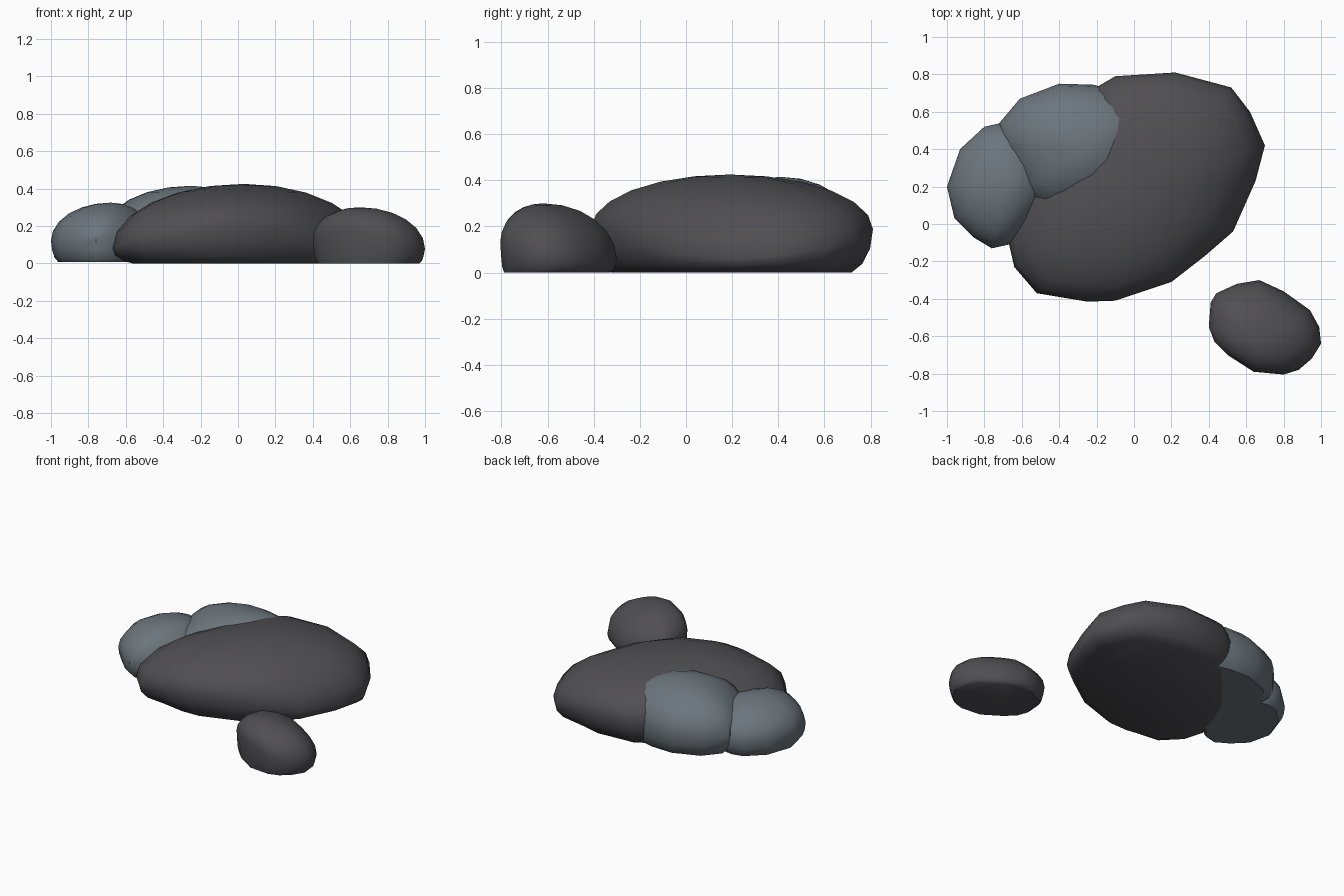
import bpy
import bmesh
import math
from mathutils import Vector

cube = bpy.data.objects.get("Cube")
if cube:
    bpy.data.objects.remove(cube, do_unlink=True)


def make_material(name, color):
    mat = bpy.data.materials.new(name)
    mat.use_nodes = True
    mat.diffuse_color = (*color, 1)
    mat.node_tree.nodes["Principled BSDF"].inputs["Base Color"].default_value = (*color, 1)
    return mat


charcoal = make_material("charcoal stone", (0.08, 0.077, 0.085))
slate = make_material("slate blue stone", (0.15, 0.18, 0.205))


def make_rock(name, outline, peak, girth, foot, base, mat):
    """Loft a domed rock: outline seen from above, peak point, height of the
    widest line by direction, and how far the foot is drawn in."""
    bm = bmesh.new()
    peak = Vector(peak)
    # rings as (share of girth height, share of dome height, scale)
    rings = [(0, 0, foot), (0.2, 0, foot + (1 - foot) * 0.5), (0.55, 0, 0.98)]
    for step in range(6):
        angle = math.radians(step * 15)
        rings.append((1, math.sin(angle), math.cos(angle)))
    loops = []
    for low, high, scale in rings:
        loop = []
        for point in outline:
            offset = Vector(point) - peak.xy
            way = offset.normalized()
            waist = girth(way.x, way.y)
            z = base + (waist - base) * low + (peak.z - waist) * high
            loop.append(bm.verts.new((*(peak.xy + offset * scale), z)))
        loops.append(loop)
    count = len(outline)
    for lower, upper in zip(loops, loops[1:]):
        for i in range(count):
            j = (i + 1) % count
            bm.faces.new((lower[i], lower[j], upper[j], upper[i]))
    # flat underside and rounded crown
    bm.faces.new(loops[0])
    crown = bm.verts.new(peak)
    for i in range(count):
        bm.faces.new((loops[-1][i], loops[-1][(i + 1) % count], crown))
    bmesh.ops.recalc_face_normals(bm, faces=bm.faces)
    mesh = bpy.data.meshes.new(name)
    bm.to_mesh(mesh)
    bm.free()
    mesh.materials.append(mat)
    rock = bpy.data.objects.new(name, mesh)
    bpy.context.collection.objects.link(rock)
    bpy.ops.object.select_all(action="DESELECT")
    rock.select_set(True)
    bpy.context.view_layer.objects.active = rock
    bpy.ops.object.shade_smooth_by_angle(angle=math.radians(42))


# Broad main boulder
make_rock(
    "main_boulder",
    [(-0.67, -0.1), (-0.64, -0.23), (-0.52, -0.37), (-0.25, -0.415), (-0.1, -0.41),
     (0.2, -0.31), (0.38, -0.17), (0.53, -0.04), (0.65, 0.23), (0.7, 0.42),
     (0.62, 0.6), (0.52, 0.73), (0.22, 0.81), (-0.1, 0.79), (-0.22, 0.72),
     (-0.45, 0.45), (-0.58, 0.25), (-0.65, 0.05)],
    (0.03, 0.19, 0.425),
    lambda dx, dy: 0.06 + 0.14 * dy * dy, 0.85, 0, charcoal)

# Small separate stone
make_rock(
    "small_stone",
    [(0.4, -0.55), (0.43, -0.63), (0.5, -0.7), (0.64, -0.79), (0.8, -0.805),
     (0.88, -0.78), (0.95, -0.72), (1, -0.64), (0.99, -0.55), (0.94, -0.46),
     (0.8, -0.36), (0.67, -0.3), (0.55, -0.32), (0.44, -0.37), (0.41, -0.42)],
    (0.65, -0.62, 0.3),
    lambda dx, dy: 0.115 - 0.04 * dx - 0.055 * dy, 0.91, 0, charcoal)

# Two bluish stones leaning on the back right of the boulder
make_rock(
    "outer_side_stone",
    [(-1, 0.2), (-0.96, 0.03), (-0.86, -0.07), (-0.76, -0.13), (-0.67, -0.11),
     (-0.54, 0.02), (-0.45, 0.2), (-0.5, 0.42), (-0.6, 0.52), (-0.71, 0.54),
     (-0.8, 0.52), (-0.93, 0.4)],
    (-0.68, 0.2, 0.325),
    lambda dx, dy: 0.12, 0.88, 0.008, slate)

make_rock(
    "inner_side_stone",
    [(-0.72, 0.54), (-0.71, 0.42), (-0.66, 0.3), (-0.6, 0.18), (-0.5, 0.08),
     (-0.2, 0.1), (0.02, 0.25), (0.1, 0.5), (0.05, 0.68), (-0.22, 0.745),
     (-0.4, 0.75), (-0.61, 0.67)],
    (-0.25, 0.41, 0.415),
    lambda dx, dy: 0.16, 0.85, 0.006, slate)
